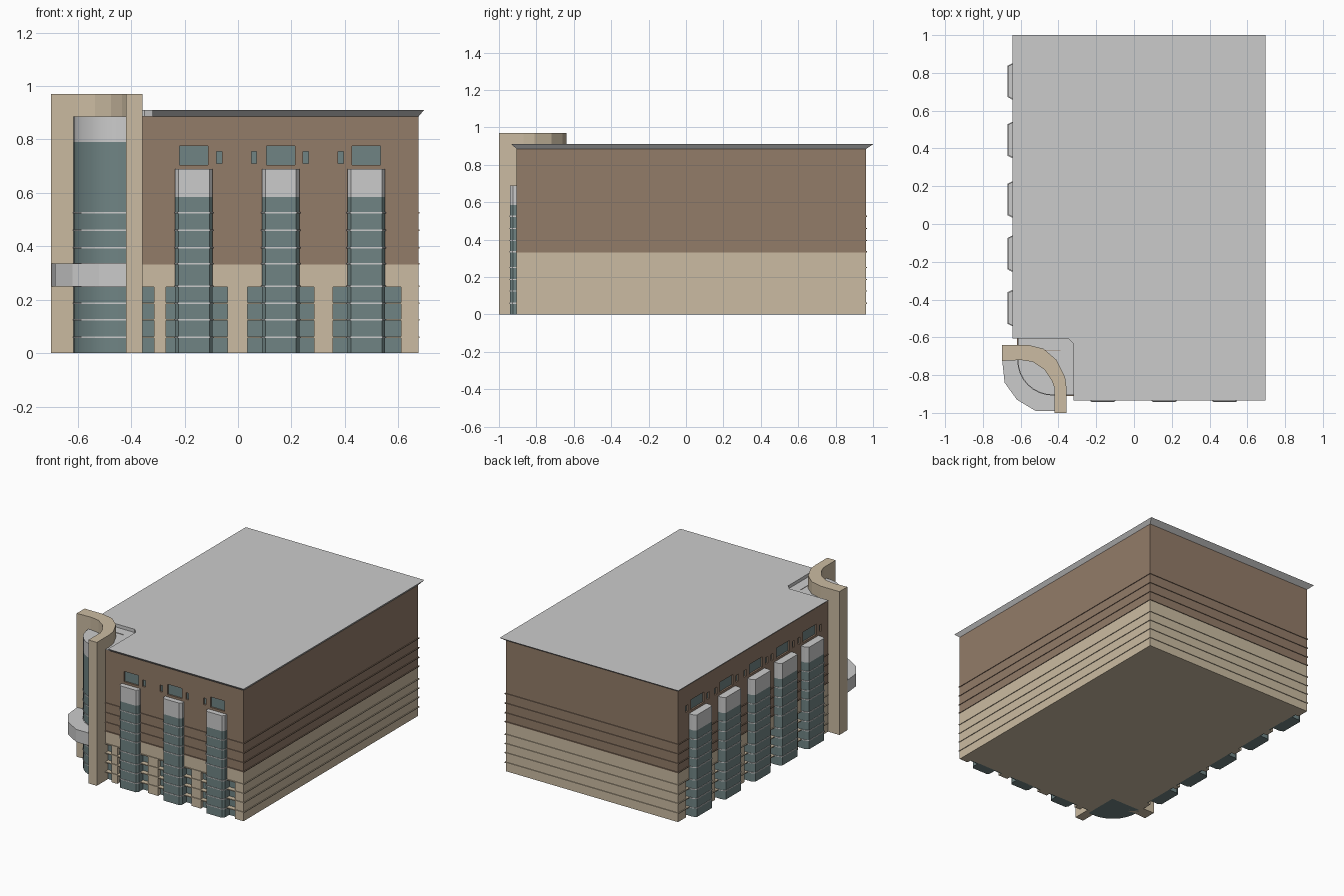
import bpy, bmesh, math

if "Cube" in bpy.data.objects:
    bpy.data.objects.remove(bpy.data.objects["Cube"])

X0, X1, Y0, Y1 = -0.615, 0.675, -0.905, 0.963     # wall planes
LEVELS = [0.06, 0.125, 0.187, 0.25, 0.335, 0.395, 0.46, 0.525]


def material(name, rgb):
    m = bpy.data.materials.new(name)
    m.diffuse_color = (*rgb, 1)
    m.use_nodes = True
    m.node_tree.nodes["Principled BSDF"].inputs["Base Color"].default_value = m.diffuse_color
    return m


TAN = material("tan_stone", (0.60, 0.50, 0.36))
BROWN = material("brown_brick", (0.29, 0.20, 0.14))
TEAL = material("teal_glass", (0.16, 0.23, 0.23))


def build(name, solids, mat=None):
    """Each solid is (bottom outline, top outline, z0, z1)."""
    bm = bmesh.new()
    for low, high, z0, z1 in solids:
        a = [bm.verts.new((x, y, z0)) for x, y in low]
        b = [bm.verts.new((x, y, z1)) for x, y in high]
        bm.faces.new(a[::-1])
        bm.faces.new(b)
        for i in range(len(a)):
            j = (i + 1) % len(a)
            bm.faces.new((a[i], a[j], b[j], b[i]))
    bmesh.ops.recalc_face_normals(bm, faces=bm.faces)
    me = bpy.data.meshes.new(name)
    bm.to_mesh(me)
    bm.free()
    ob = bpy.data.objects.new(name, me)
    bpy.context.collection.objects.link(ob)
    if mat:
        me.materials.append(mat)
    return ob


def prism(pts, z0, z1):
    return (pts, pts, z0, z1)


def on_wall(side, pts):
    """Map (along wall, outward distance) to plan coordinates."""
    if side == "front":
        return [(u, Y0 - d) for u, d in pts]
    return [(X0 - d, u) for u, d in pts]


def wall_box(side, u0, u1, d0, d1, z0, z1):
    return prism(on_wall(side, [(u0, d0), (u1, d0), (u1, d1), (u0, d1)]), z0, z1)


def body_plan(o=0.0):
    return [(-0.39, Y0 - o), (X1 + o, Y0 - o), (X1 + o, Y1 + o),
            (X0 - o, Y1 + o), (X0 - o, -0.67), (-0.39, -0.67)]


# main walls, stone below and brick above
lower = build("lower_walls", [prism(body_plan(), 0, 0.335)], TAN)
upper = build("upper_walls", [prism(body_plan(), 0.335, 0.885)], BROWN)

# layout of bays: side, centre, half width, projection
bays = [("front", c, 0.07, 0.035) for c in (-0.165, 0.16, 0.48)]
bays += [("left", c, 0.092, 0.052) for c in (0.755, 0.445, 0.13, -0.157, -0.445)]

# openings: side, start, end, bottom, top
low_open = [("front", -0.375, -0.315, -0.02, 0.247), ("front", -0.27, -0.04, -0.02, 0.247),
            ("front", 0.035, 0.285, -0.02, 0.247), ("front", 0.355, 0.61, -0.02, 0.247)]
high_open = [("front", c - 0.01, c + 0.01, 0.71, 0.755) for c in (-0.07, 0.06, 0.253, 0.385)]
for side, c, w, d in bays:
    k = w * 0.76
    high_open.append((side, c - k, c + k, 0.705, 0.775))
    if side == "left":
        low_open.append((side, c - w - 0.033, c + w + 0.033, -0.02, 0.247))
        for s in (-1, 1):
            m = c + s * 0.115
            high_open.append((side, m - 0.012, m + 0.012, 0.71, 0.755))

for label, wall, openings, depth in (("lower", lower, low_open, 0.03),
                                     ("upper", upper, high_open, 0.015)):
    cutter = build(label + "_cutter", [wall_box(s, a, b, 0.05, -depth, z0, z1)
                                       for s, a, b, z0, z1 in openings])
    cutter.hide_render = True
    cutter.hide_viewport = True
    mod = wall.modifiers.new("openings", "BOOLEAN")
    mod.operation = "DIFFERENCE"
    mod.solver = "EXACT"
    mod.object = cutter
    # glass at the back of each recess
    build(label + "_glass", [wall_box(s, a, b, -depth - 0.004, -depth + 0.004, max(z0, 0), z1)
                             for s, a, b, z0, z1 in openings], TEAL)


# projecting bay towers with chamfered corners
def bay_plan(side, c, w, d, o=0.0):
    return on_wall(side, [(c - w - o, -0.035), (c + w + o, -0.035), (c + w + o, d * 0.55 + o),
                          (c + w - 0.012 + o, d + o), (c - w + 0.012 - o, d + o),
                          (c - w - o, d * 0.55 + o)])


build("bay_glass", [prism(bay_plan(*b), 0, 0.585) for b in bays], TEAL)
build("bay_caps", [prism(bay_plan(*b), 0.585, 0.69) for b in bays])
build("bay_bands", [prism(bay_plan(*b, 0.003), z - 0.003, z + 0.003)
                    for b in bays for z in LEVELS])

# thin string courses round the walls
for name, zs, mat in (("stone_courses", LEVELS[:4], TAN), ("brick_courses", LEVELS[4:], BROWN)):
    build(name, [prism(body_plan(0.005), z - 0.003, z + 0.003) for z in zs], mat)


# flared roof slab with the corner notch
def roof_plan(x0, x1, y0, y1):
    return [(-0.32, y0), (x1, y0), (x1, y1), (x0, y1), (x0, -0.605), (-0.35, -0.605), (-0.32, -0.635)]


build("roof", [(roof_plan(X0, X1, Y0, Y1), roof_plan(-0.642, 0.696, -0.934, 1.0), 0.885, 0.91)])
build("notch_floor", [prism([(X0, -0.6), (-0.31, -0.6), (-0.31, Y0), (-0.388, Y0),
                             (-0.388, -0.668), (X0, -0.668)], 0.884, 0.888)])


# rounded corner turret
def turret_plan(o=0.0):
    r = 0.185 + o
    arc = [(-0.43 + r * math.cos(t), -0.72 + r * math.sin(t))
           for t in (math.pi * (1 + i / 16) for i in range(9))]
    return arc + [(-0.385, -0.72 - r), (-0.385, -0.67), (-0.43 - r, -0.67)]


glass = build("turret_glass", [prism(turret_plan(), 0, 0.79)], TEAL)
cap = build("turret_cap", [prism(turret_plan(), 0.79, 0.885)])
build("turret_bands", [prism(turret_plan(0.003), z - 0.003, z + 0.003) for z in LEVELS])
for ob in (glass, cap):
    bpy.ops.object.select_all(action="DESELECT")
    ob.select_set(True)
    bpy.context.view_layer.objects.active = ob
    bpy.ops.object.shade_smooth_by_angle(angle=math.radians(30))

# entrance canopy round the turret
build("entrance_canopy", [prism([(-0.698, -0.72), (-0.685, -0.84), (-0.62, -0.93), (-0.52, -0.99),
                                 (-0.415, -0.99), (-0.415, -0.85), (-0.5, -0.72)], 0.25, 0.335)])

# tall curved stone wall wrapping behind the turret
build("curved_wall", [prism([(-0.7, -0.64), (-0.56, -0.64), (-0.48, -0.66), (-0.41, -0.72),
                             (-0.365, -0.81), (-0.357, -0.87), (-0.357, -1.0), (-0.42, -1.0),
                             (-0.42, -0.87), (-0.435, -0.83), (-0.475, -0.77), (-0.535, -0.73),
                             (-0.6, -0.72), (-0.7, -0.725)], 0, 0.97)], TAN)
